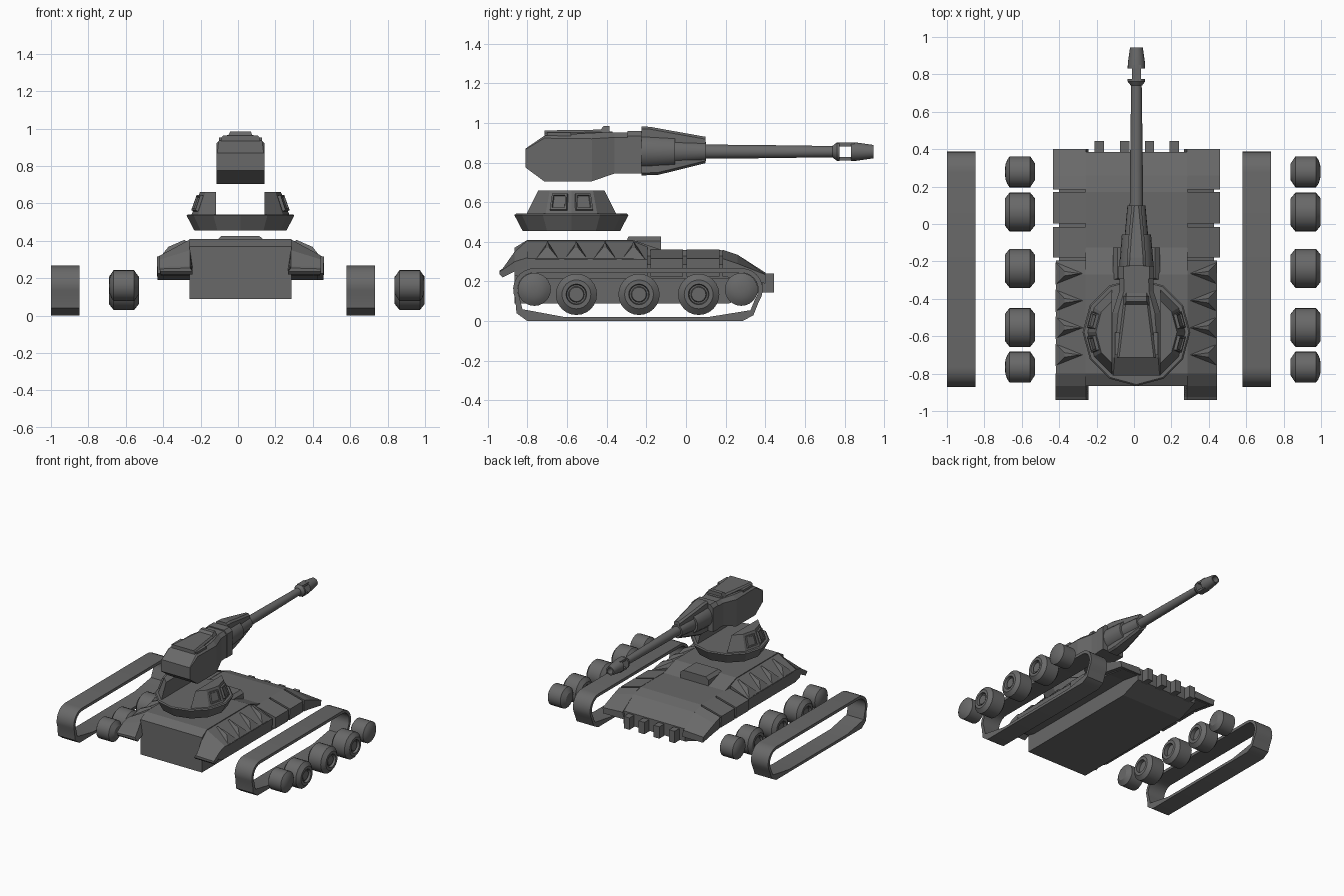
import bpy, bmesh, math
from mathutils import Vector

CX = 0.013          # centre line of hull, turret and gun
GZ = 0.855          # gun axis height

grey = bpy.data.materials.new("dark grey")
grey.diffuse_color = (0.14, 0.14, 0.14, 1)


def loft(name, sections, dx=CX, ring=False, smooth=False):
    """Skin matching point loops; cap the ends, or join last to first."""
    bm = bmesh.new()
    rows = [[bm.verts.new((x + dx, y, z)) for x, y, z in s] for s in sections]
    n = len(rows[0])
    pairs = list(zip(rows, rows[1:])) + ([(rows[-1], rows[0])] if ring else [])
    for a, b in pairs:
        for i in range(n):
            j = (i + 1) % n
            bm.faces.new((a[i], a[j], b[j], b[i]))
    if not ring:
        bm.faces.new(rows[0])
        bm.faces.new(rows[-1])
    bmesh.ops.recalc_face_normals(bm, faces=bm.faces)
    me = bpy.data.meshes.new(name)
    bm.to_mesh(me)
    bm.free()
    me.materials.append(grey)
    ob = bpy.data.objects.new(name, me)
    bpy.context.collection.objects.link(ob)
    if smooth:
        bpy.ops.object.select_all(action='DESELECT')
        ob.select_set(True)
        bpy.context.view_layer.objects.active = ob
        bpy.ops.object.shade_smooth_by_angle(angle=math.radians(32))
    return ob


def side_prism(name, yz, x0, x1, dx=CX):
    return loft(name, [[(x, y, z) for y, z in yz] for x in (x0, x1)], dx)


def box(name, x0, x1, y0, y1, z0, z1):
    return side_prism(name, [(y0, z0), (y1, z0), (y1, z1), (y0, z1)], x0, x1)


def circle(r, n, turn=0):
    return [(r * math.cos(2 * math.pi * i / n + turn), r * math.sin(2 * math.pi * i / n + turn)) for i in range(n)]


def lathe_y(name, prof, n=20):
    return loft(name, [[(a, y, GZ + b) for a, b in circle(r, n)] for y, r in prof], smooth=True)


# ---- tracks: closed belts around the wheels
def belt(r, low_front, low_rear):
    def arc(cy, a0, a1):
        return [(cy + r * math.cos(math.radians(a0 + (a1 - a0) * i / 8)),
                 0.16 + r * math.sin(math.radians(a0 + (a1 - a0) * i / 8))) for i in range(9)]
    return arc(-0.765, 90, 205) + low_front + low_rear + arc(0.28, -35, 90)


outer = belt(0.107, [(-0.855, 0.04), (-0.80, 0.0)], [(0.285, 0.0), (0.34, 0.03)])
inner = belt(0.084, [(-0.825, 0.06), (-0.62, 0.022)], [(0.12, 0.022), (0.325, 0.055)])
for side, c in (("left", -0.924), ("right", 0.657)):
    loops = [(outer, -0.076), (outer, 0.076), (inner, 0.076), (inner, -0.076)]
    loft(side + "_track", [[(x, y, z) for y, z in p] for p, x in loops], c, ring=True, smooth=True)

# ---- wheels: three road wheels and two end wheels per side
ROAD = [(-0.05, 0.03), (-0.05, 0.05), (-0.08, 0.05), (-0.08, 0.073), (-0.055, 0.104), (0.055, 0.104),
        (0.08, 0.073), (0.08, 0.052), (0.06, 0.048), (0.06, 0.04), (0.07, 0.036)]
IDLER = [(-0.08, 0.045), (-0.055, 0.083), (0.055, 0.083), (0.068, 0.064), (0.077, 0.04), (0.08, 0.015)]
for side, c, s in (("left", -0.61, -1), ("right", 0.918, 1)):
    for k, (y, z, prof) in enumerate([(-0.765, 0.16, IDLER), (-0.553, 0.135, ROAD), (-0.237, 0.135, ROAD),
                                      (0.064, 0.135, ROAD), (0.279, 0.16, IDLER)]):
        loft(f"{side}_wheel_{k + 1}",
             [[(s * x, y + a, z + b) for a, b in circle(r, 24)] for x, r in prof], c, smooth=True)

# ---- hull body, hatch and rear teeth
side_prism("hull_body", [(-0.865, 0.09), (-0.865, 0.37), (-0.80, 0.41), (-0.27, 0.41), (-0.125, 0.36),
                         (0.17, 0.36), (0.26, 0.335), (0.385, 0.25), (0.385, 0.15), (0.22, 0.09)], -0.272, 0.272)
loft("deck_hatch", [[(-w, -0.30 + e, z), (w, -0.30 + e, z), (w, -0.125, z), (-w, -0.125, z)]
                    for w, e, z in ((0.125, 0, 0.35), (0.125, 0, 0.405), (0.10, 0.01, 0.427))])
for k, x in enumerate((-0.198, -0.063, 0.07, 0.203)):
    box(f"rear_tooth_{k + 1}", x - 0.025, x + 0.025, 0.36, 0.445, 0.145, 0.24)

for side, s in (("left", -1), ("right", 1)):
    def fender(name, rows):
        """rows: y, outer half width, inner top, outer top, bottom"""
        loft(f"{side}_{name}", [[(s * 0.255, y, zb), (s * 0.27, y, zt), (s * w, y, zo), (s * (w - 0.004), y, zb)]
                                for y, w, zt, zo, zb in rows])

    # front fender with sloped side and drooping flap
    fender("front_fender", [(-0.865, 0.425, 0.345, 0.295, 0.23), (-0.80, 0.43, 0.405, 0.315, 0.215),
                            (-0.27, 0.43, 0.405, 0.315, 0.215), (-0.195, 0.43, 0.375, 0.31, 0.215)])
    fender("front_flap", [(-0.94, 0.432, 0.255, 0.25, 0.235), (-0.925, 0.432, 0.265, 0.26, 0.22),
                          (-0.865, 0.432, 0.35, 0.30, 0.25), (-0.80, 0.432, 0.408, 0.32, 0.27)])
    # triangular stiffening ridges on the slope
    for k in range(4):
        y = -0.70 + 0.145 * k
        loft(f"{side}_fender_ridge_{k + 1}",
             [[(s * 0.432, y - 0.06, 0.31), (s * 0.432, y + 0.06, 0.31), (s * 0.285, y, 0.395)],
              [(s * 0.385, y - 0.012, 0.368), (s * 0.385, y + 0.012, 0.368), (s * 0.30, y, 0.405)]])
    # rear fender base carrying three separate armour blocks
    fender("rear_fender_base", [(-0.20, 0.415, 0.33, 0.285, 0.215), (0.22, 0.415, 0.33, 0.285, 0.215),
                                (0.38, 0.415, 0.235, 0.215, 0.19)])
    fender("armour_block_1", [(-0.18, 0.447, 0.362, 0.315, 0.225), (-0.015, 0.447, 0.362, 0.315, 0.225)])
    fender("armour_block_2", [(0.002, 0.447, 0.362, 0.315, 0.225), (0.17, 0.447, 0.362, 0.315, 0.225)])
    fender("armour_block_3", [(0.185, 0.447, 0.36, 0.315, 0.225), (0.26, 0.447, 0.335, 0.29, 0.215),
                              (0.40, 0.447, 0.245, 0.235, 0.19)])

# ---- turret: flared twelve-sided base with two cheeks and an open channel
TY, R0, R1 = -0.578, 0.262, 0.217
loft("turret_base", [[(a, TY + b, z) for a, b in circle(r, 12)]
                     for r, z in ((0.246, 0.455), (0.288, 0.535), (0.28, 0.542))])
for side, s in (("left", -1), ("right", 1)):
    def cheek(r, z):
        e = 1.366 * r - 0.13
        pts = [(0.13, -e), (0.866 * r, -0.5 * r), (r, 0), (0.866 * r, 0.5 * r), (0.13, e)]
        return [(s * x, TY + y, z) for x, y in pts]
    lo, hi = cheek(R0, 0.538), cheek(R1, 0.66)
    loft(side + "_turret_cheek", [lo, hi])
    # framed side plates
    for k in (1, 2):
        a, b, c, d = [Vector(p) for p in (lo[k], lo[k + 1], hi[k + 1], hi[k])]
        nrm = (b - a).cross(d - a).normalized()
        if nrm.x * s < 0:
            nrm = -nrm

        def quad(m, off):
            pts = []
            for u, v in ((m, m), (1 - m, m), (1 - m, 1 - m), (m, 1 - m)):
                pts.append(tuple(a.lerp(b, u).lerp(d.lerp(c, u), v) + nrm * off))
            return pts
        loft(f"{side}_turret_plate_{k}", [quad(0.15, -0.005), quad(0.17, 0.016), quad(0.24, 0.016), quad(0.26, 0.008)])

# ---- gun housing
def slab(y, w, z0, z1, c):
    return [(-w, y, z0), (w, y, z0), (w, y, z1 - c), (w - c, y, z1), (-w + c, y, z1), (-w, y, z1 - c)]


loft("gun_housing", [slab(-0.81, 0.128, 0.775, 0.87, 0.004), slab(-0.715, 0.128, 0.705, 0.935, 0.012),
                     slab(-0.475, 0.128, 0.705, 0.95, 0.03), slab(-0.36, 0.092, 0.745, 0.952, 0.025),
                     slab(-0.28, 0.09, 0.745, 0.952, 0.025)])
loft("housing_roof", [slab(-0.715, 0.105, 0.92, 0.962, 0.012), slab(-0.43, 0.07, 0.92, 0.966, 0.012),
                      slab(-0.37, 0.065, 0.92, 0.955, 0.012)])
loft("roof_sight", [[(-w, y0, z), (w, y0, z), (w, -0.385, z), (-w, -0.385, z)]
                    for w, y0, z in ((0.068, -0.44, 0.955), (0.055, -0.415, 0.985))])
for side, s in (("left", -1), ("right", 1)):
    box(side + "_sight_rail", s * 0.09, s * 0.115, -0.70, -0.58, 0.925, 0.952)
loft("mantlet_block", [slab(-0.295, 0.095, 0.745, 0.96, 0.025), slab(-0.225, 0.095, 0.745, 0.96, 0.025)])

# ---- mantlet sleeve, shrouds, barrel and muzzle brake
lathe_y("mantlet_sleeve", [(-0.23, 0.09), (-0.20, 0.09), (-0.055, 0.078), (-0.055, 0.062), (0.10, 0.048)])
for name, s, pts in (("top_shroud", 1, [(-0.225, 0.127), (-0.18, 0.125), (-0.07, 0.105), (0.098, 0.075)]),
                     ("bottom_shroud", -1, [(-0.225, 0.12), (-0.14, 0.117), (-0.05, 0.095), (0.098, 0.058)])):
    loft(name, [[(-w, y, GZ + s * 0.02), (w, y, GZ + s * 0.02), (w, y, GZ + s * (h - 0.012)),
                 (w - 0.015, y, GZ + s * h), (0.015 - w, y, GZ + s * h), (-w, y, GZ + s * (h - 0.012))]
                for (y, h), w in zip(pts, (0.052, 0.05, 0.042, 0.026))])
lathe_y("barrel", [(0.08, 0.036), (0.40, 0.033), (0.76, 0.028)])
lathe_y("muzzle_flange", [(0.74, 0.03), (0.762, 0.047), (0.775, 0.047), (0.775, 0.025)])
for name, s in (("brake_top_strip", 1), ("brake_bottom_strip", -1)):
    box(name, -0.024, 0.024, 0.765, 0.85, GZ + s * 0.027, GZ + s * 0.045)
lathe_y("muzzle_brake", [(0.832, 0.02), (0.832, 0.047), (0.86, 0.046), (0.945, 0.034), (0.945, 0.024), (0.88, 0.022)])
